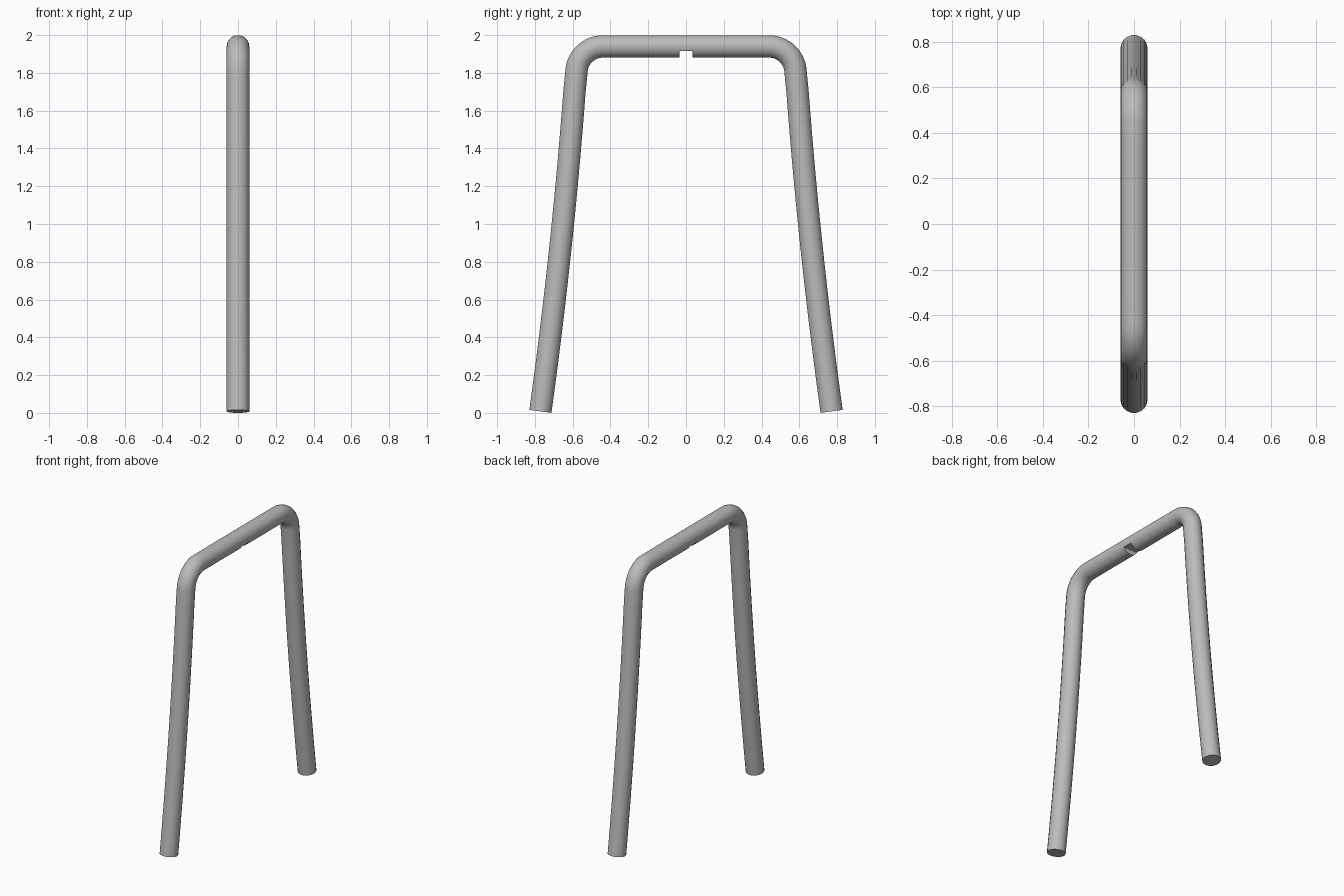
import bpy, bmesh, math

cube = bpy.data.objects.get("Cube")
if cube:
    bpy.data.objects.remove(cube, do_unlink=True)

RADIUS = 0.06
TOP = 2 - RADIUS
BEND = 0.14
BEND_Y = 0.44
TURN = math.radians(86)

grey = bpy.data.materials.new("plain grey")
grey.use_nodes = True
grey.diffuse_color = (0.5, 0.5, 0.5, 1)
grey.node_tree.nodes["Principled BSDF"].inputs["Base Color"].default_value = (0.5, 0.5, 0.5, 1)

# Centre line of one half: top bar, rounded bend, gently curved splayed leg
half = [(0.0, TOP), (0.06, TOP), (0.25, TOP)]
for i in range(15):
    a = TURN * i / 14
    half.append((BEND_Y + BEND * math.sin(a), TOP - BEND + BEND * math.cos(a)))
start_z = half[-1][1]
end_z = 0.008
for i in range(1, 17):
    z = start_z + (end_z - start_z) * i / 16
    half.append((0.772 - 0.139 * z + 0.019 * z * z, z))
path = [(-y, z) for y, z in reversed(half[1:])] + half

# Sweep a round section along the whole line
curve = bpy.data.curves.new("tube_frame", "CURVE")
curve.dimensions = "3D"
curve.bevel_depth = RADIUS
curve.bevel_resolution = 7
curve.use_fill_caps = True
spline = curve.splines.new("POLY")
spline.points.add(len(path) - 1)
for point, (y, z) in zip(spline.points, path):
    point.co = (0, y, z, 1)
frame = bpy.data.objects.new("tube_frame", curve)
bpy.context.collection.objects.link(frame)
bpy.ops.object.select_all(action="DESELECT")
frame.select_set(True)
bpy.context.view_layer.objects.active = frame
bpy.ops.object.convert(target="MESH")
frame = bpy.context.view_layer.objects.active

# Weld the end caps to make a closed solid
bm = bmesh.new()
bm.from_mesh(frame.data)
bmesh.ops.remove_doubles(bm, verts=bm.verts, dist=0.0005)
bmesh.ops.recalc_face_normals(bm, faces=bm.faces)
bm.to_mesh(frame.data)
bm.free()

# Notch under the middle of the top bar
bpy.ops.mesh.primitive_cube_add(size=1, location=(0, 0, 1.865))
cutter = bpy.context.object
cutter.name = "notch_cutter"
cutter.scale = (0.3, 0.07, 0.1)
cutter.hide_render = True
cut = frame.modifiers.new("notch", "BOOLEAN")
cut.operation = "DIFFERENCE"
cut.solver = "EXACT"
cut.object = cutter
bpy.ops.object.select_all(action="DESELECT")
frame.select_set(True)
bpy.context.view_layer.objects.active = frame
bpy.ops.object.modifier_apply(modifier=cut.name)
bpy.data.objects.remove(cutter, do_unlink=True)

frame.data.materials.clear()
frame.data.materials.append(grey)
for face in frame.data.polygons:
    face.material_index = 0
bpy.ops.object.shade_smooth_by_angle(angle=math.radians(35))
